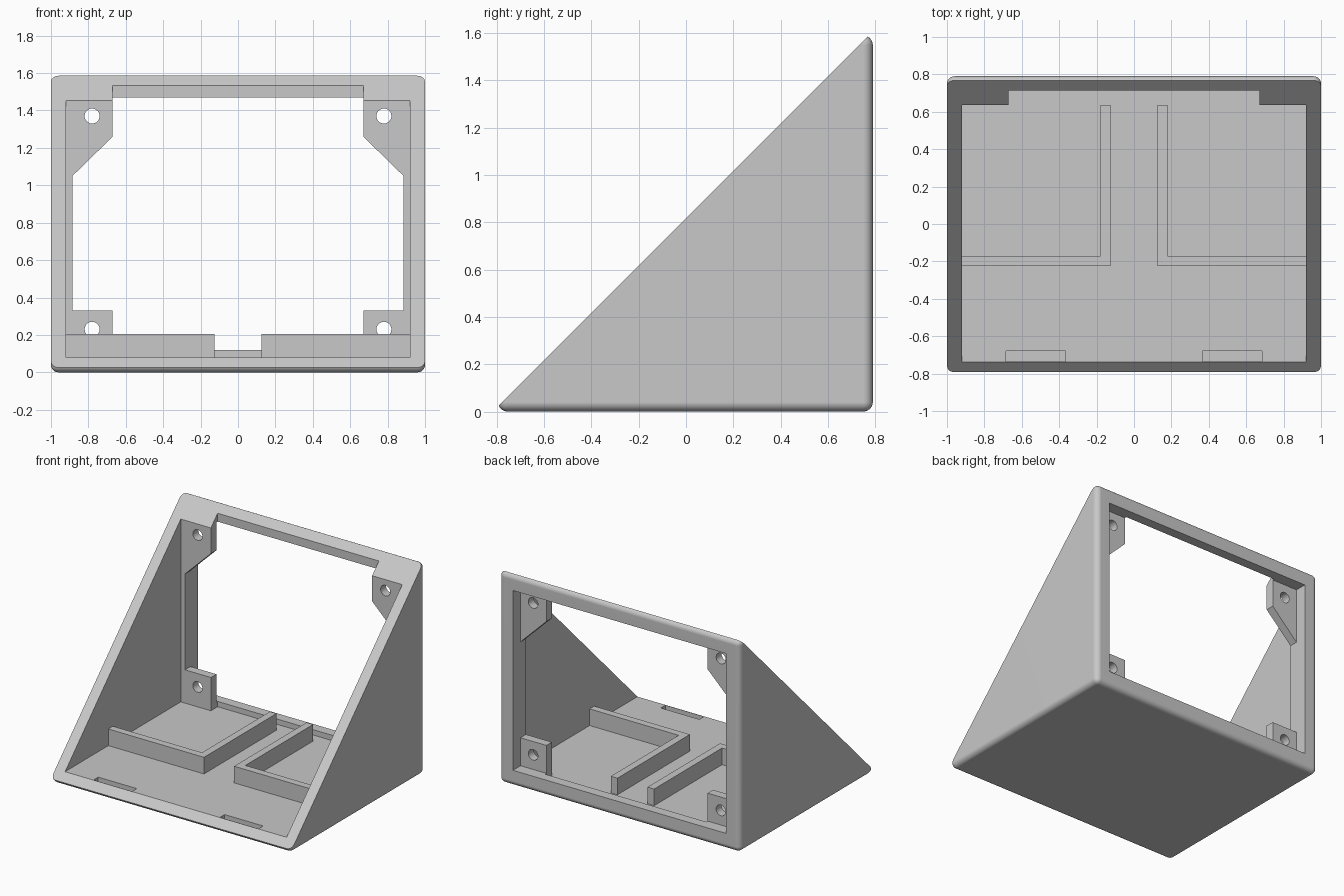
import bpy, bmesh, math
from mathutils import Vector

cube = bpy.data.objects.get("Cube")
if cube:
    bpy.data.objects.remove(cube, do_unlink=True)

grey = bpy.data.materials.new("plain grey")
grey.use_nodes = True
colour = (0.58, 0.58, 0.58, 1)
grey.diffuse_color = colour
grey.node_tree.nodes["Principled BSDF"].inputs["Base Color"].default_value = colour


def finish(name, bm):
    bmesh.ops.recalc_face_normals(bm, faces=bm.faces[:])
    mesh = bpy.data.meshes.new(name)
    bm.to_mesh(mesh)
    bm.free()
    mesh.materials.append(grey)
    obj = bpy.data.objects.new(name, mesh)
    bpy.context.collection.objects.link(obj)
    return obj


def prism(name, profile, axis, start, end):
    """Extrude a 2D profile along an axis; the profile uses the other two axes in order."""
    def place(p, d):
        c = list(p)
        c.insert(axis, d)
        return Vector(c)
    bm = bmesh.new()
    face = bm.faces.new([bm.verts.new(place(p, start)) for p in profile])
    new = bmesh.ops.extrude_face_region(bm, geom=[face])["geom"]
    verts = [g for g in new if isinstance(g, bmesh.types.BMVert)]
    bmesh.ops.translate(bm, verts=verts, vec=place((0, 0), end - start))
    return finish(name, bm)


def rect(a0, a1, b0, b1):
    return [(a0, b0), (a1, b0), (a1, b1), (a0, b1)]


def mirrored(half):
    return half + [(-x, z) for x, z in reversed(half)]


def activate(obj):
    bpy.ops.object.select_all(action="DESELECT")
    obj.select_set(True)
    bpy.context.view_layer.objects.active = obj


def cut(target, cutter):
    activate(target)
    mod = target.modifiers.new("cut", "BOOLEAN")
    mod.operation, mod.solver, mod.object = "DIFFERENCE", "EXACT", cutter
    bpy.ops.object.modifier_apply(modifier=mod.name)
    bpy.data.objects.remove(cutter, do_unlink=True)


# Rounded outer block
low, high = Vector((-1, -0.795, 0)), Vector((1, 0.79, 1.59))
bm = bmesh.new()
bmesh.ops.create_cube(bm, size=1)
bmesh.ops.scale(bm, verts=bm.verts[:], vec=high - low)
bmesh.ops.translate(bm, verts=bm.verts[:], vec=(low + high) / 2)
bmesh.ops.bevel(bm, geom=bm.edges[:], offset=0.04, segments=6, profile=0.5, affect="EDGES")
shell = finish("wedge_shell", bm)

# Main cavity, from the open front to the mounting frame
floor = 0.08
cut(shell, prism("cavity", rect(-2, 0.635, floor, 2), 0, -0.92, 0.92))

# Recess that leaves the four corner mounts standing
half = [(0.67, floor), (0.67, 0.33), (0.885, 0.33), (0.885, 1.05), (0.67, 1.26), (0.67, 2)]
cut(shell, prism("mount_recess", mirrored(half), 1, 0.55, 0.715))

# Rear window
cut(shell, prism("rear_window", rect(-0.885, 0.885, 0.12, 1.47), 1, 0.7, 1))

# Screw holes and front floor slots
for side in (-1, 1):
    for z in (0.23, 1.37):
        ring = [(side * 0.78 + 0.04 * math.cos(math.tau * i / 32),
                 z + 0.04 * math.sin(math.tau * i / 32)) for i in range(32)]
        cut(shell, prism("screw_hole", ring, 1, 0.5, 0.75))
    x0, x1 = sorted((side * 0.365, side * 0.685))
    cut(shell, prism("floor_slot", rect(x0, x1, -0.735, -0.68), 2, 0.04, 0.2))

# Sloped front
cut(shell, prism("slope", [(-2, -1.182), (2, 2.818), (-2, 2.818)], 0, -2, 2))

# Smooth the rounded edges only
activate(shell)
bpy.ops.object.shade_smooth_by_angle(angle=math.radians(30))
normals = shell.modifiers.new("normals", "WEIGHTED_NORMAL")
normals.keep_sharp = True

# L-shaped ribs on the floor
outline = [(0.125, -0.225), (0.925, -0.225), (0.925, -0.17),
           (0.18, -0.17), (0.18, 0.635), (0.125, 0.635)]
for name, side in (("left_floor_rib", 1), ("right_floor_rib", -1)):
    prism(name, [(side * x, y) for x, y in outline], 2, 0.07, 0.205)
